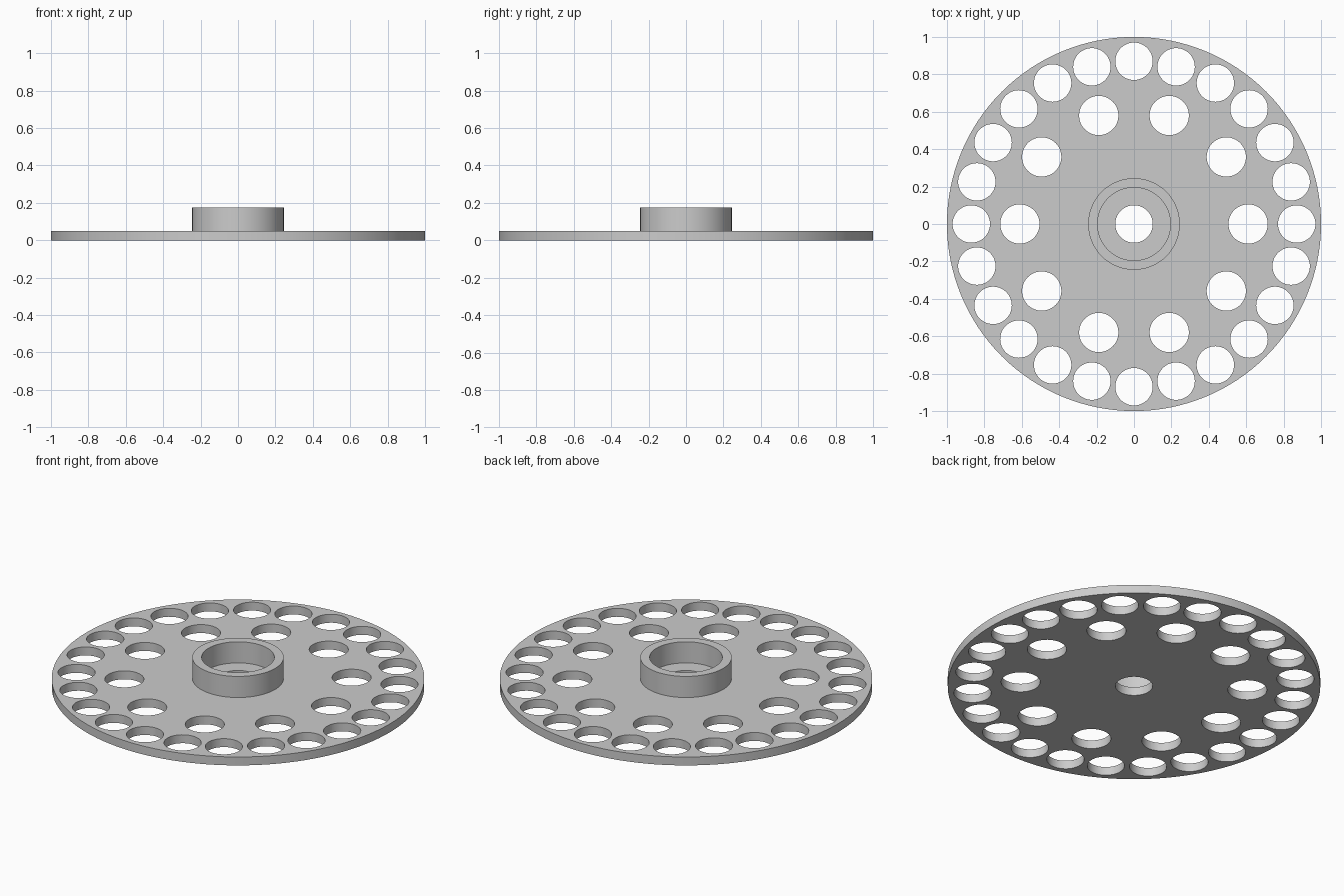
import bpy
import bmesh
from math import cos, sin, tau, radians

cube = bpy.data.objects.get("Cube")
if cube:
    bpy.data.objects.remove(cube, do_unlink=True)

PLATE_TOP = 0.05
HUB_TOP = 0.175

grey = bpy.data.materials.new("plain grey")
grey.use_nodes = True
colour = (0.6, 0.6, 0.6, 1)
grey.diffuse_color = colour
grey.node_tree.nodes["Principled BSDF"].inputs["Base Color"].default_value = colour


def make_object(name, bm):
    mesh = bpy.data.meshes.new(name)
    bm.to_mesh(mesh)
    bm.free()
    mesh.materials.append(grey)
    obj = bpy.data.objects.new(name, mesh)
    bpy.context.collection.objects.link(obj)
    return obj


def lathe(name, profile, steps=128):
    """Revolve a closed (radius, height) outline around the z axis."""
    bm = bmesh.new()
    verts = [bm.verts.new((r, 0, z)) for r, z in profile]
    edges = [bm.edges.new((a, b)) for a, b in zip(verts, verts[1:] + verts[:1])]
    bmesh.ops.spin(bm, geom=verts + edges, cent=(0, 0, 0), axis=(0, 0, 1),
                   angle=tau, steps=steps, use_merge=True)
    bmesh.ops.remove_doubles(bm, verts=bm.verts, dist=0.0001)
    bmesh.ops.recalc_face_normals(bm, faces=bm.faces)
    return make_object(name, bm)


def add_hole_ring(bm, count, ring_radius, hole_radius):
    """Add a circle of upright cylinders that cut through the plate."""
    for i in range(count):
        a = tau * i / count
        made = bmesh.ops.create_cone(bm, cap_ends=True, segments=48, depth=0.3,
                                     radius1=hole_radius, radius2=hole_radius)
        bmesh.ops.translate(bm, verts=made["verts"],
                            vec=(ring_radius * cos(a), ring_radius * sin(a), 0))


def smooth(obj):
    bpy.ops.object.select_all(action="DESELECT")
    obj.select_set(True)
    bpy.context.view_layer.objects.active = obj
    bpy.ops.object.shade_smooth_by_angle(angle=radians(30))


# Round plate with a central bore
plate = lathe("plate", [(0.1, 0), (1, 0), (1, PLATE_TOP), (0.1, PLATE_TOP)])

# Outer and inner rings of holes
holes = bmesh.new()
add_hole_ring(holes, 24, 0.87, 0.1)
add_hole_ring(holes, 10, 0.61, 0.105)
cutter = make_object("hole_cutter", holes)
cutter.hide_render = True

cut = plate.modifiers.new("holes", "BOOLEAN")
cut.operation = "DIFFERENCE"
cut.solver = "EXACT"
cut.object = cutter
bpy.context.view_layer.objects.active = plate
bpy.ops.object.modifier_apply(modifier=cut.name)
bpy.data.objects.remove(cutter, do_unlink=True)

# Raised hub collar, sunk slightly into the plate
base = PLATE_TOP - 0.01
hub = lathe("hub_collar", [(0.195, base), (0.245, base),
                           (0.245, HUB_TOP), (0.195, HUB_TOP)])

for part in (plate, hub):
    smooth(part)
